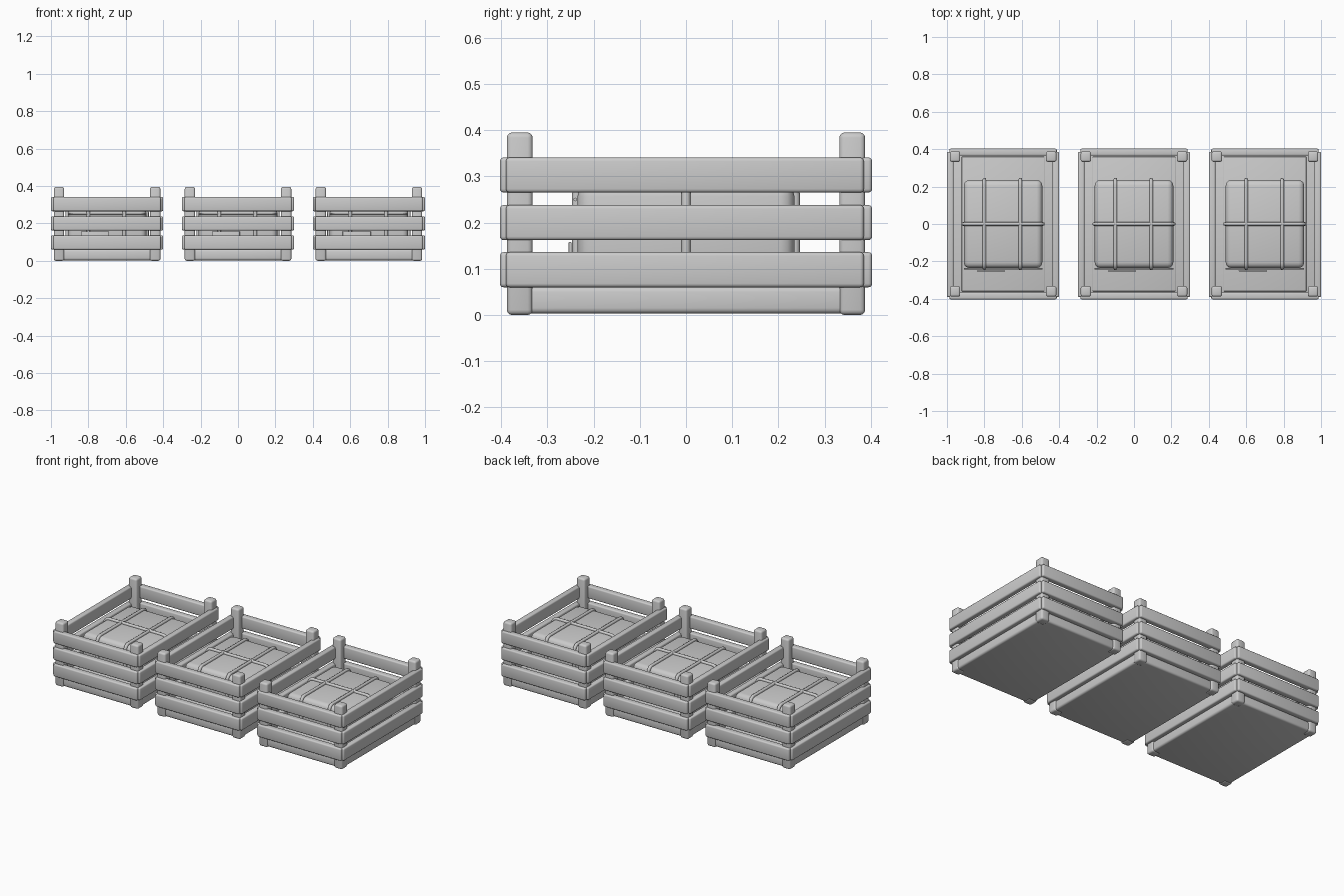
import bpy, math

cube = bpy.data.objects.get("Cube")
if cube:
    bpy.data.objects.remove(cube, do_unlink=True)

grey = bpy.data.materials.new("plain_grey")
grey.use_nodes = True
COLOUR = (0.6, 0.6, 0.6, 1)
grey.diffuse_color = COLOUR
grey.node_tree.nodes["Principled BSDF"].inputs["Base Color"].default_value = COLOUR


def box(name, x, y, z, bevel, segments=3):
    """Bevelled box from (low, high) ranges on each axis."""
    ranges = (x, y, z)
    bpy.ops.mesh.primitive_cube_add(size=1, location=[(a + b) / 2 for a, b in ranges])
    ob = bpy.context.object
    ob.name = name
    ob.scale = [b - a for a, b in ranges]
    bpy.ops.object.transform_apply(location=False, rotation=False, scale=True)
    mod = ob.modifiers.new("Bevel", "BEVEL")
    mod.width = bevel
    mod.segments = segments
    bpy.ops.object.modifier_apply(modifier="Bevel")
    bpy.ops.object.shade_smooth_by_angle(angle=math.radians(40))
    ob.data.materials.append(grey)
    return ob


def rope(name, points, radius, closed=False):
    """Round cord along a list of points."""
    curve = bpy.data.curves.new(name, "CURVE")
    curve.dimensions = "3D"
    curve.bevel_depth = radius
    curve.bevel_resolution = 2
    curve.use_fill_caps = True
    spline = curve.splines.new("POLY")
    spline.points.add(len(points) - 1)
    for p, co in zip(spline.points, points):
        p.co = (*co, 1)
    spline.use_cyclic_u = closed
    ob = bpy.data.objects.new(name, curve)
    bpy.context.collection.objects.link(ob)
    curve.materials.append(grey)


def loop(half, low, high, corner):
    """Rounded rectangle outline as (across, height) pairs."""
    pts = []
    centres = [(half, high), (-half, high), (-half, low), (half, low)]
    for i, (a, h) in enumerate(centres):
        ca = a - math.copysign(corner, a)
        ch = h - corner if h == high else h + corner
        for k in range(5):
            t = math.pi / 2 * (i + k / 4)
            pts.append((ca + corner * math.cos(t), ch + corner * math.sin(t)))
    return pts


SLAT_BOTTOMS = (0.06, 0.162, 0.265)
SLAT_HEIGHT = 0.076

for crate, cx in (("left_crate", 0.7), ("middle_crate", 0), ("right_crate", -0.7)):

    def part(name, x, y, z, bevel):
        box(f"{crate}_{name}", (cx + x[0], cx + x[1]), y, z, bevel)

    # Floor
    part("base", (-0.28, 0.28), (-0.38, 0.38), (0.003, 0.062), 0.012)
    part("floor_board", (-0.222, 0.222), (-0.36, 0.36), (0.05, 0.07), 0.004)

    # Corner posts
    for sx in (-1, 1):
        for sy in (-1, 1):
            px, py = sx * 0.257, sy * 0.36
            part("corner_post", (px - 0.028, px + 0.028), (py - 0.028, py + 0.028),
                 (0, 0.395), 0.011)

    # Slats on all four sides
    for z in SLAT_BOTTOMS:
        for s in (-1, 1):
            xs = sorted((s * 0.265, s * 0.3))
            ys = sorted((s * 0.365, s * 0.403))
            part("side_slat", xs, (-0.39, 0.385), (z, z + SLAT_HEIGHT), 0.008)
            part("end_slat", (-0.287, 0.287), ys, (z, z + SLAT_HEIGHT), 0.008)

    # Wrapped cargo bundle
    part("bundle", (-0.21, 0.21), (-0.235, 0.235), (0.065, 0.287), 0.03)

    # Cords tied around the bundle
    for x in (-0.1, 0.092):
        rope(f"{crate}_long_cord",
             [(cx + x, a, h) for a, h in loop(0.237, 0.07, 0.29, 0.03)], 0.01, True)
    rope(f"{crate}_cross_cord",
         [(cx + a, 0, h) for a, h in loop(0.213, 0.07, 0.29, 0.03)], 0.01, True)

    # Front seam and hanging tag
    rope(f"{crate}_front_seam", [(cx - 0.21, -0.24, 0.25), (cx + 0.21, -0.24, 0.25)], 0.004)
    part("tag", (-0.14, 0.01), (-0.254, -0.248), (0.08, 0.158), 0.002)
